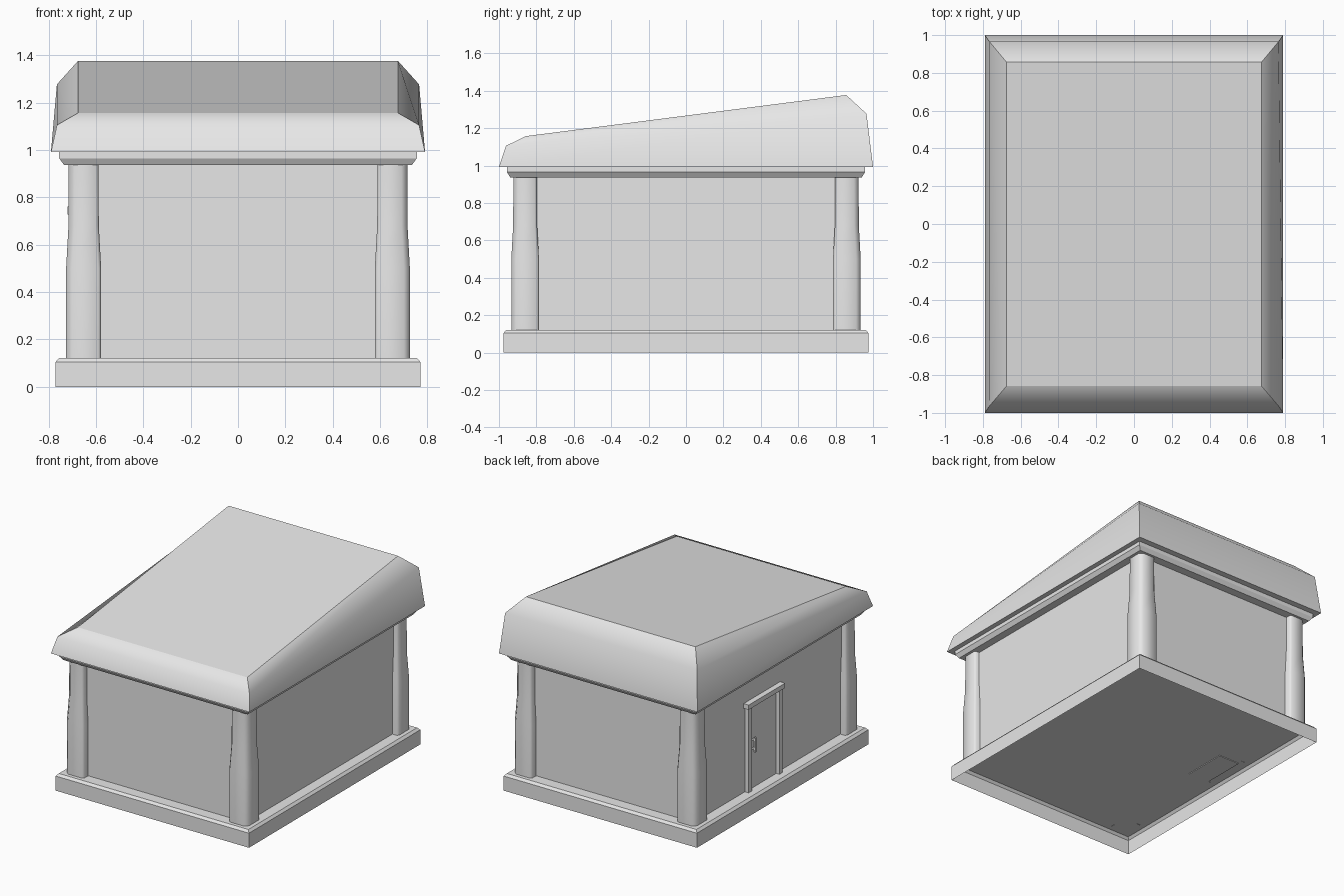
import bpy, bmesh, math

cube = bpy.data.objects.get("Cube")
if cube:
    bpy.data.objects.remove(cube, do_unlink=True)

grey = bpy.data.materials.new("plain grey")
grey.use_nodes = True
COLOUR = (0.8, 0.8, 0.8, 1)
grey.diffuse_color = COLOUR
grey.node_tree.nodes["Principled BSDF"].inputs["Base Color"].default_value = COLOUR


def loft(name, rings, cap_bottom=True, smooth_angle=None):
    """Skin a stack of matching point rings and close the ends."""
    bm = bmesh.new()
    loops = [[bm.verts.new(p) for p in ring] for ring in rings]
    n = len(rings[0])
    for low, high in zip(loops, loops[1:]):
        for i in range(n):
            j = (i + 1) % n
            bm.faces.new((low[i], low[j], high[j], high[i]))
    bm.faces.new(loops[-1])
    if cap_bottom:
        bm.faces.new(loops[0][::-1])
    bm.normal_update()
    mesh = bpy.data.meshes.new(name)
    bm.to_mesh(mesh)
    bm.free()
    mesh.materials.append(grey)
    obj = bpy.data.objects.new(name, mesh)
    bpy.context.collection.objects.link(obj)
    if smooth_angle:
        bpy.ops.object.select_all(action='DESELECT')
        obj.select_set(True)
        bpy.context.view_layer.objects.active = obj
        bpy.ops.object.shade_smooth_by_angle(angle=math.radians(smooth_angle))
    return obj


def rect(x, y0, y1, z0, z1):
    """Rectangle centred on x whose height differs from front to back."""
    return [(-x, y0, z0), (x, y0, z0), (x, y1, z1), (-x, y1, z1)]


def level(x, y, z):
    return rect(x, -y, y, z, z)


def box(name, x0, x1, y0, y1, z0, z1):
    return loft(name, [[(x0, y0, z), (x1, y0, z), (x1, y1, z), (x0, y1, z)]
                       for z in (z0, z1)])


# Plinth, hollow underneath
loft("base", [level(0.77, 0.975, 0), level(0.77, 0.975, 0.105),
              level(0.755, 0.96, 0.122)], cap_bottom=False)

# Walls and the moulding on top of them
loft("walls", [level(0.68, 0.88, 0.12), level(0.68, 0.88, 0.95)])
loft("cornice", [level(0.735, 0.94, 0.937), level(0.755, 0.957, 0.965),
                 level(0.755, 0.957, 0.992)])

# Sloping roof with rounded-off sides, higher at the back
roof = loft("roof", [level(0.79, 1, 0.992),
                     rect(0.765, -0.963, 0.965, 1.105, 1.277),
                     rect(0.675, -0.858, 0.857, 1.157, 1.377)])
for face in roof.data.polygons:
    face.use_smooth = abs(face.normal.z) < 0.95
top = {v.index for v in roof.data.vertices if abs(v.co.x) < 0.7}
for edge in roof.data.edges:
    a, b = (roof.data.vertices[i].co for i in edge.vertices)
    hip = a.x * b.x > 0 and a.y * b.y > 0
    edge.use_edge_sharp = hip or set(edge.vertices) <= top

# Corner posts, chamfered and slightly slimmer towards the top
def post_ring(sx, sy, half, z):
    o, i = half - 0.025, half - 0.012
    section = [(half, -i), (half, o), (o, half), (-i, half),
               (-half, i), (-half, -o), (-o, -half), (i, -half)]
    ring = [(sx * (0.652 + u), sy * (0.86 + v), z) for u, v in section]
    return ring if sx * sy > 0 else ring[::-1]


for sx, side in ((1, "left"), (-1, "right")):
    for sy, end in ((1, "back"), (-1, "front")):
        loft(f"{end}_{side}_post",
             [post_ring(sx, sy, h, z) for h, z in
              ((0.074, 0.12), (0.074, 0.5), (0.064, 0.68), (0.063, 0.945))],
             smooth_angle=50)

# Door with frame and handle on the right-hand wall
box("door", -0.685, -0.52, -0.05, 0.27, 0.115, 0.73)
for name, y in (("door_jamb_back", 0.265), ("door_jamb_front", -0.085)):
    box(name, -0.71, -0.67, y, y + 0.037, 0.12, 0.73)
box("door_lintel", -0.72, -0.67, -0.1, 0.315, 0.728, 0.762)
box("door_handle", -0.712, -0.70, 0.212, 0.227, 0.385, 0.49)
for z in (0.4, 0.465):
    box("handle_mount", -0.705, -0.68, 0.213, 0.226, z, z + 0.012)
